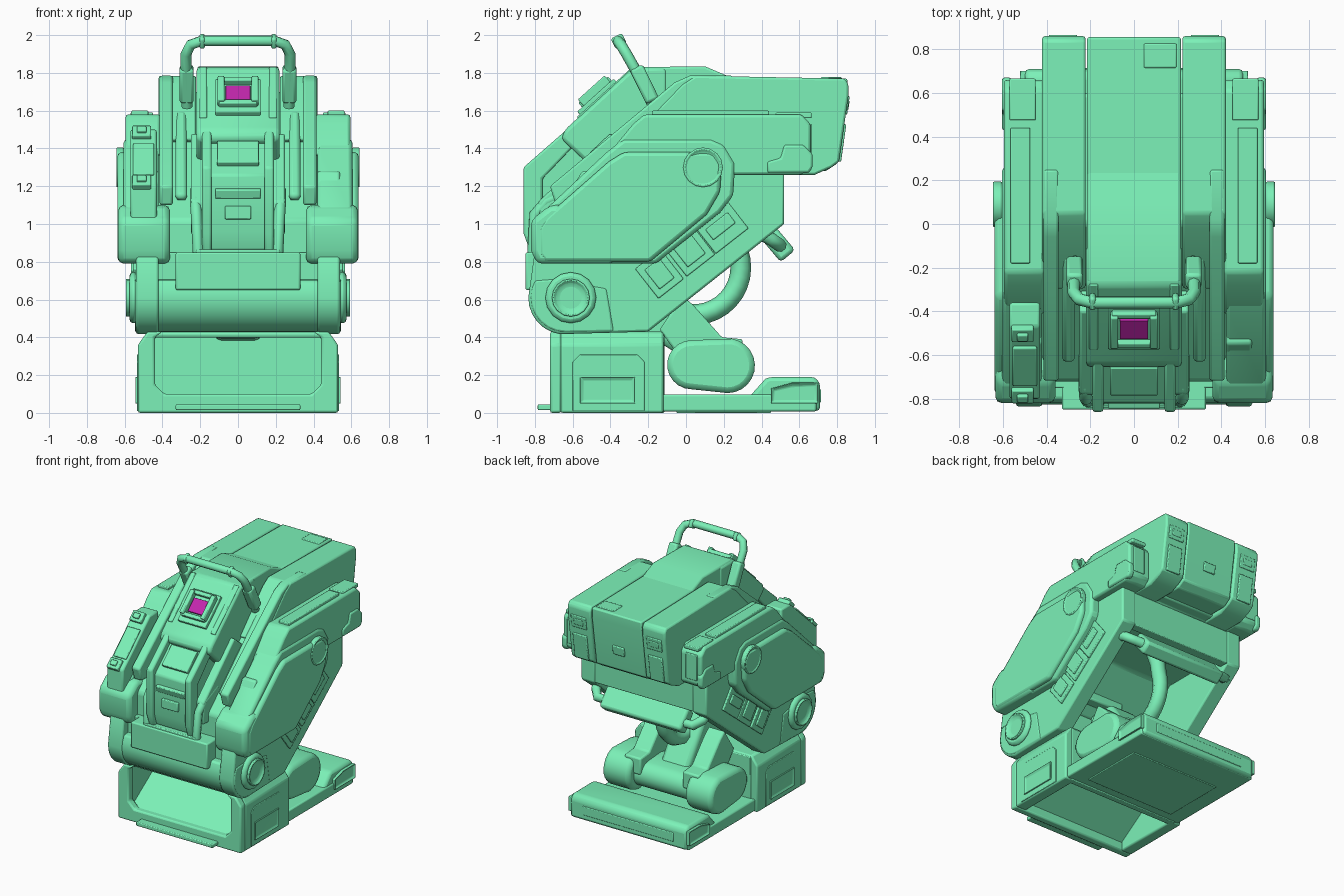
import bpy, bmesh
from math import sin, cos, pi, radians
from mathutils import Vector

if "Cube" in bpy.data.objects:
    bpy.data.objects.remove(bpy.data.objects["Cube"])

green = bpy.data.materials.new("mint_green")
green.diffuse_color = (.20, .88, .48, 1)
green.use_nodes = True
green.node_tree.nodes["Principled BSDF"].inputs["Base Color"].default_value = green.diffuse_color
magenta = bpy.data.materials.new("magenta_glass")
magenta.diffuse_color = (.55, .02, .42, 1)
magenta.use_nodes = True
magenta.node_tree.nodes["Principled BSDF"].inputs["Base Color"].default_value = magenta.diffuse_color


def finish(ob, mirror=False, bevel=0.0, mat=green):
    bpy.context.collection.objects.link(ob)
    if mirror:
        ob.modifiers.new("Mirror", 'MIRROR')
    if bevel:
        b = ob.modifiers.new("Bevel", 'BEVEL')
        b.width, b.segments, b.limit_method, b.angle_limit = bevel, 2, 'ANGLE', radians(25)
    ob.data.materials.append(mat)
    return ob


def prism(name, pts, a, b, mirror=False, bevel=0.012, axis='x', inset=None):
    """Extrude a profile along x (points are y,z) or along y (points are x,z)."""
    bm = bmesh.new()
    place = (lambda p: (a, p[0], p[1])) if axis == 'x' else (lambda p: (p[0], a, p[1]))
    face = bm.faces.new([bm.verts.new(place(p)) for p in pts])
    step = Vector((b - a, 0, 0)) if axis == 'x' else Vector((0, b - a, 0))
    ext = bmesh.ops.extrude_face_region(bm, geom=[face], use_keep_orig=True)['geom']
    bmesh.ops.translate(bm, vec=step, verts=[v for v in ext if isinstance(v, bmesh.types.BMVert)])
    bmesh.ops.recalc_face_normals(bm, faces=bm.faces)
    if inset:  # sink or raise the outer cap inside a rim
        cap = max(bm.faces, key=lambda f: f.calc_center_median()[0 if axis == 'x' else 1])
        bmesh.ops.inset_region(bm, faces=[cap], thickness=inset[0], depth=0)
        bmesh.ops.translate(bm, vec=step.normalized() * inset[1], verts=cap.verts)
    me = bpy.data.meshes.new(name)
    bm.to_mesh(me)
    bm.free()
    return finish(bpy.data.objects.new(name, me), mirror, bevel)


def arc(cy, cz, r, a0=0, a1=360, n=24):
    full = abs(a1 - a0) == 360
    k = n if full else n - 1
    return [(cy + r * cos(radians(a0 + (a1 - a0) * i / k)),
             cz + r * sin(radians(a0 + (a1 - a0) * i / k))) for i in range(n)]


def box(name, loc, size, rot=0, mirror=False, bevel=0.006, mat=green):
    """Box with centre, full size and a tilt in degrees about x."""
    bm = bmesh.new()
    bmesh.ops.create_cube(bm, size=1)
    for v in bm.verts:
        x, y, z = (c * s for c, s in zip(v.co, size))
        t = radians(rot)
        v.co = Vector((x, y * cos(t) - z * sin(t), y * sin(t) + z * cos(t))) + Vector(loc)
    me = bpy.data.meshes.new(name)
    bm.to_mesh(me)
    bm.free()
    return finish(bpy.data.objects.new(name, me), mirror, bevel, mat)


def pipe(name, pts, r):
    cu = bpy.data.curves.new(name, 'CURVE')
    cu.dimensions, cu.bevel_depth, cu.bevel_resolution, cu.use_fill_caps = '3D', r, 2, True
    sp = cu.splines.new('POLY')
    sp.points.add(len(pts) - 1)
    for p, co in zip(sp.points, pts):
        p.co = (*co, 1)
    return finish(bpy.data.objects.new(name, cu))


def u_pipe(name, half, r):
    """Symmetric pipe from the right half of its path."""
    pipe(name, half + [(-x, y, z) for x, y, z in reversed(half)], r)


# --- base: hollow open-fronted block, floor plate, raised rear bumper
prism("base_front_frame", [(-.53, 0), (.53, 0), (.53, .36), (.48, .43), (.40, .43), (.44, .40), (.44, .15),
      (.39, .10), (-.39, .10), (-.44, .15), (-.44, .40), (-.40, .43), (-.48, .43), (-.53, .36)],
      -.72, -.66, axis='y')
prism("base_shell", [(-.53, 0), (-.53, .36), (-.48, .43), (.48, .43), (.53, .36), (.53, 0),
      (.44, 0), (.44, .40), (-.44, .40), (-.44, 0)], -.665, -.12, axis='y')
box("base_rear_wall", (0, -.14, .21), (.95, .05, .42))
prism("base_recess_panel", [(-.69, .09), (-.67, .06), (-.16, .40), (-.20, .425)], -.445, .445, bevel=0)
box("front_lip", (0, -.745, .03), (.66, .08, .03))
prism("base_side_frame", [(-.60, .01), (-.22, .01), (-.22, .27), (-.26, .31), (-.56, .31), (-.60, .27)],
      .52, .535, True, .004)
prism("base_side_light", [(-.56, .05), (-.27, .05), (-.27, .19), (-.56, .19)], .53, .545, True, .003, inset=(.025, -.01))
box("floor_plate", (0, .28, .053), (1.02, .82, .09), bevel=.01)
box("floor_underside_panel", (0, .20, .006), (.76, .50, .012), bevel=.004)
prism("rear_bumper", [(.33, .08), (.42, .18), (.44, .19), (.68, .19), (.71, .16), (.71, .01), (.33, .01)], -.50, .50, bevel=.025)
prism("bumper_corner", [(.45, .05), (.70, .05), (.70, .16), (.56, .16), (.45, .13)], .49, .525, True, .005, inset=(.02, -.015))
box("bumper_rear_strip", (0, .705, .09), (.78, .02, .07))

# --- ankle joint: capsule rollers, struts, centre hose
prism("ankle_roller", arc(.22, .25, .145, -90, 80, 12) + arc(.03, .255, .13, 90, 270, 12), .24, .47, True, .03)
prism("ankle_axle", arc(.20, .24, .10, -90, 80, 9) + arc(.05, .25, .10, 90, 270, 9), -.26, .26, bevel=.02)
prism("ankle_strut", [(-.14, .44), (-.02, .62), (.04, .57), (.19, .40), (.30, .39), (.30, .26), (.02, .22)], .18, .32, True)
prism("ankle_link", [(-.35, .40), (-.35, .75), (-.12, .75), (.16, .32), (.05, .25), (-.12, .36)], -.12, .12, bevel=.03)
hose = arc(.04, .77, .25, 20, -95, 12)
pipe("centre_hose", [(0, .20, 1.10), (0, .26, .95)] + [(0, y, z) for y, z in hose] + [(0, -.15, .52)], .055)

# --- lower hull: side plates, rolled front, rear wall
hull = arc(-.64, .61, .195, 180, 262, 7) + [(-.20, .43), (.52, 1.0), (.52, 1.28), (-.55, 1.28), (-.80, .86)]
prism("hull_side", hull, .42, .54, True)
prism("hull_front_roll", arc(-.64, .61, .185, 150, 270, 9) + [(-.38, .43), (-.42, .66), (-.70, .71)], -.545, .545)
box("hull_front_wall", (0, -.60, .76), (1.04, .30, .18))
box("front_chest_box", (0, -.77, .75), (.66, .16, .20), bevel=.01)
box("hull_rear_wall", (0, .48, 1.13), (.90, .07, .26))
prism("hip_disc", arc(-.61, .61, .135, n=16), .53, .575, True, .02)
prism("hip_disc_hub", arc(-.61, .61, .10, n=16), .56, .60, True, inset=(.03, -.025))
T = 38
for i, s in enumerate((-.21, -.01, .20)):
    c = (.025 + s * cos(radians(T)), .865 + s * sin(radians(T)))
    l = (.15, .17, .20)[i]
    box("side_panel_frame", (.54, *c), (.03, l + .02, .20), T, True)
    box("side_panel_plate", (.552, *c), (.03, l - .05, .13 if i < 2 else .07), T, True)

# --- rear grab bar below the backpack
u_pipe("rear_grab_bar", [(.46, .34, .98), (.46, .45, .92), (.41, .50, .885)], .035)
box("rear_bar_pad", (0, .485, .895), (.70, .17, .10), -50, bevel=.02)

# --- side armour with raised panel and shoulder disc
armour = [(-.77, .83), (-.74, .79), (-.16, .79), (.18, 1.06), (.25, 1.15), (.26, 1.32), (.20, 1.42),
          (.13, 1.45), (-.33, 1.45), (-.42, 1.38), (-.74, 1.08), (-.77, 1.0)]
prism("side_armour", armour, .42, .605, True, .02)
raised = [(-.78, .84), (-.75, .80), (-.19, .80), (.11, 1.05), (.18, 1.17), (.19, 1.32), (.14, 1.38),
          (-.33, 1.38), (-.41, 1.33), (-.74, 1.04), (-.78, .98)]
prism("armour_panel", raised, .58, .638, True, .02)
prism("armour_front_block", [(-.82, .86), (-.79, .79), (-.38, .79), (-.38, 1.10), (-.72, 1.10), (-.82, 1.02)], .36, .635, True, .03)
prism("shoulder_disc", arc(.09, 1.30, .105, n=16), .60, .65, True, .012, inset=(.03, -.02))

# --- left front lamp pod (one side only)
prism("lamp_pod", [(-.80, 1.02), (-.80, 1.20), (-.47, 1.50), (-.36, 1.50), (-.36, 1.02)], -.57, -.43)
for y, z in ((-.77, 1.21), (-.49, 1.47)):
    box("lamp", (-.51, y, z), (.10, .08, .07), 43)
    box("lamp_cap", (-.51, y - .025, z + .027), (.05, .04, .03), 43)
box("pod_plate", (-.50, -.65, 1.34), (.11, .24, .02), 43)

# --- shoulder boxes
prism("shoulder_box", [(-.42, 1.36), (-.28, 1.53), (-.22, 1.58), (.61, 1.58), (.66, 1.53), (.66, 1.30),
      (.61, 1.26), (.25, 1.26), (.0, 1.36)], .41, .595, True, .015)
prism("shoulder_tail_cap", [(.43, 1.27), (.65, 1.27), (.67, 1.30), (.67, 1.37), (.62, 1.42), (.52, 1.42), (.50, 1.35), (.43, 1.33)],
      .56, .605, True)
box("shoulder_top_pad", (.52, .13, 1.585), (.09, .62, .03), 0, True)
box("shoulder_rear_pad", (.51, .57, 1.575), (.12, .19, .03), 0, True)
box("shoulder_rear_lamp", (.51, .655, 1.43), (.10, .02, .20), 0, True)

# --- core body
prism("core_body", [(-.72, .80), (-.72, 1.02), (-.12, 1.58), (.0, 1.70), (.60, 1.70), (.60, 1.27), (.50, 1.27),
      (.48, 1.08), (-.10, 1.08), (-.45, .80)], -.42, .42, bevel=.02)

# --- backpack: centre block, side blocks, roof hump
prism("backpack_side", [(-.02, 1.74), (.05, 1.785), (.84, 1.77), (.86, 1.74), (.86, 1.68), (.81, 1.33), (.77, 1.30),
      (.68, 1.26), (.0, 1.26), (-.30, 1.45)], .222, .42, True, .012)
prism("backpack_centre", [(.10, 1.78), (.855, 1.77), (.855, 1.70), (.80, 1.32), (.74, 1.28), (.0, 1.28)], -.215, .215, bevel=.01)
prism("roof_hump", [(-.27, 1.83), (.10, 1.835), (.24, 1.775), (.47, 1.775), (.47, 1.65), (-.2, 1.5)], -.215, .215)
box("roof_hatch", (.12, .77, 1.772), (.15, .11, .012))
box("rear_label_plate", (0, .825, 1.48), (.10, .02, .07), -8)
box("tail_lamp", (.325, .845, 1.63), (.13, .03, .10), -8, True)
box("tail_lamp_lens", (.325, .848, 1.63), (.08, .03, .05), -8, True)
box("tail_vent", (.325, .82, 1.43), (.12, .03, .20), -8, True)

# --- sloped side fins
prism("side_fin", [(-.72, 1.20), (-.69, 1.10), (-.60, 1.10), (.0, 1.58), (.25, 1.62), (.25, 1.785), (.02, 1.785), (-.06, 1.75)],
      .345, .415, True)
box("flank_strip", (.30, -.38, 1.36), (.06, .66, .05), 43, True, .02)

# --- nose: sloped head and stepped lower face
prism("nose_head", [(-.66, 1.45), (-.64, 1.50), (-.28, 1.83), (-.1, 1.83), (-.1, 1.45), (-.5, 1.30)], -.22, .22, bevel=.02)
prism("nose_face", [(-.80, .86), (-.83, .96), (-.82, 1.26), (-.60, 1.46), (-.3, 1.5), (-.3, .86)], -.15, .15)
prism("nose_rail", [(-.82, .84), (-.86, .95), (-.86, 1.30), (-.62, 1.51), (-.55, 1.46), (-.76, 1.24), (-.76, .84)], .14, .19, True)
prism("nose_cheek", [(-.78, .95), (-.78, 1.12), (-.40, 1.48), (-.30, 1.40), (-.45, .95)], .18, .25, True)
box("nose_sill", (0, -.81, .84), (.44, .06, .05))
box("nose_grille", (0, -.83, 1.06), (.14, .03, .07))
box("nose_brow", (0, -.80, 1.17), (.24, .08, .05), 20)
box("nose_upper_plate", (0, -.71, 1.37), (.22, .17, .04), 42)
for side in (1, -1):
    pipe("nose_post", [(side * .225, -.60, 1.18), (side * .225, -.74, 1.12), (side * .22, -.80, 1.05), (side * .21, -.81, .85)], .03)

# --- sensor window in a raised frame on the slope
A = radians(42)


def slope(s, n, x=0):
    return (x, -.50 + s * cos(A) - n * sin(A), 1.63 + s * sin(A) + n * cos(A))


box("sensor_base", slope(.05, .0), (.24, .26, .05), 42)
box("sensor_side", slope(.06, .035, .09), (.035, .19, .07), 42, True)
for s in (-.03, .15):
    box("sensor_bar", slope(s, .03), (.20, .03, .05), 42)
box("sensor_window", slope(.055, .03), (.13, .11, .02), 42, bevel=.002, mat=magenta)
box("head_edge_trim", slope(.10, -.015, .185), (.04, .40, .04), 42, True)

# --- top carry handle with collars
u_pipe("carry_handle", [(.27, -.17, 1.62), (.275, -.27, 1.82), (.275, -.315, 1.90), (.25, -.345, 1.95), (.19, -.36, 1.970)], .029)
box("handle_collar", (.272, -.22, 1.74), (.075, .075, .20), 26, True, .015)
box("handle_grip_ring", (.19, -.355, 1.967), (.03, .066, .064), 26, True, .012)

# smooth only the gentle angles
bpy.ops.object.select_all(action='DESELECT')
for ob in bpy.context.scene.objects:
    if ob.type == 'MESH':
        ob.select_set(True)
        bpy.context.view_layer.objects.active = ob
bpy.ops.object.shade_smooth_by_angle(angle=radians(30))
